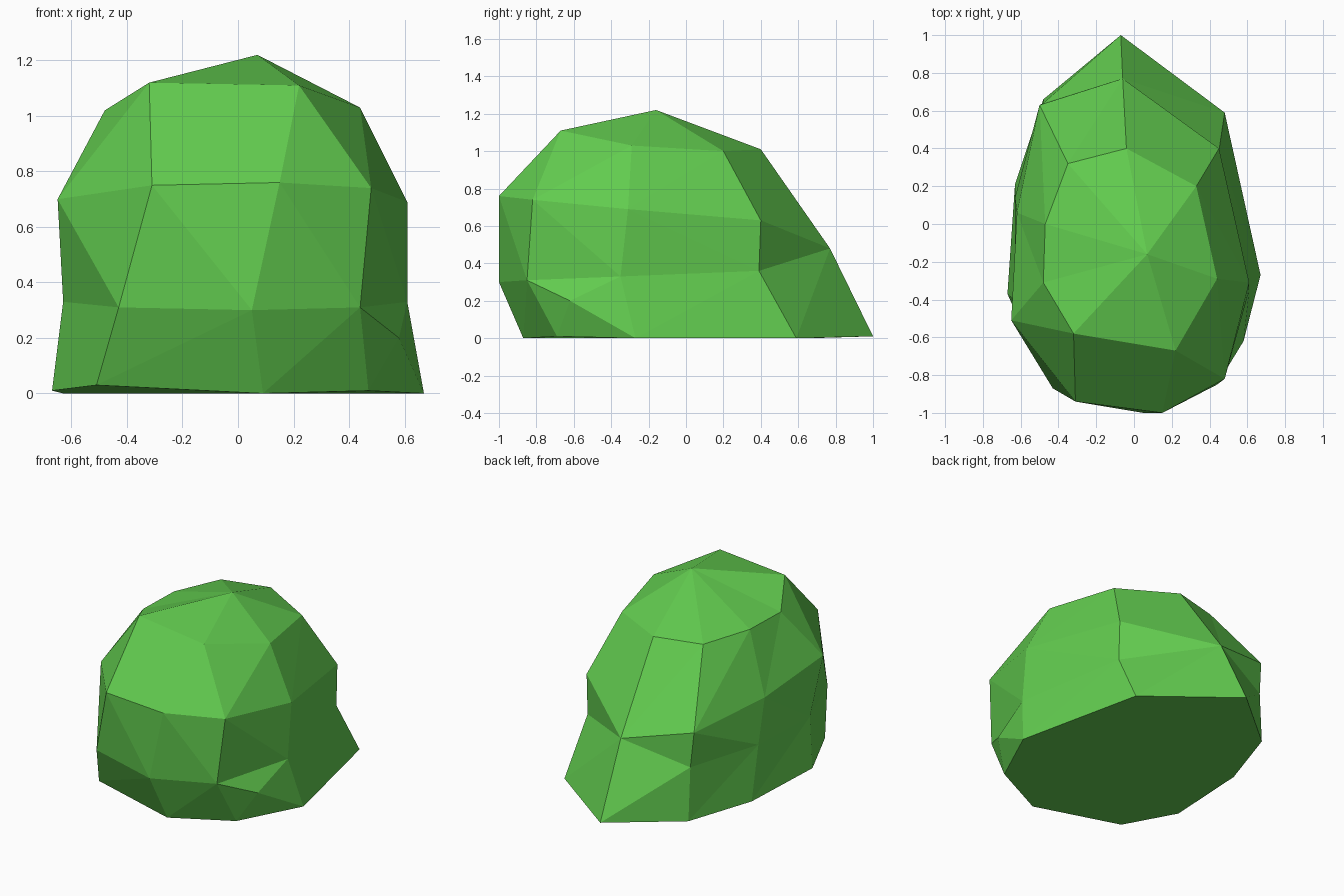
import bpy, bmesh

if "Cube" in bpy.data.objects:
    bpy.data.objects.remove(bpy.data.objects["Cube"])

# Rings of the rounded bush, counter-clockwise from the front left, base to crown
base = [(-.51, -.73, .03), (.09, -.87, 0), (.47, -.69, .01), (.67, -.27, 0), (.48, .59, 0),
        (-.07, 1.0, .01), (-.48, .66, 0), (-.63, .21, 0), (-.67, -.37, .01)]
low = [(-.43, -.87, .31), (.05, -1.0, .30), (.44, -.85, .31), (.61, -.35, .33), (.45, .39, .36),
       (-.06, .77, .48), (-.48, .64, .35), (-.63, .14, .35), (-.63, -.40, .33)]
mid = [(-.31, -.94, .75), (.15, -1.0, .76), (.48, -.82, .74), (.61, -.31, .69), (.45, .40, .63),
       (-.06, .77, .48), (-.50, .63, .58), (-.62, .06, .63), (-.65, -.51, .70)]
high = [(-.32, -.58, 1.12), (.22, -.67, 1.11), (.22, -.67, 1.11), (.44, -.29, 1.03), (.33, .20, 1.0),
        (-.04, .40, 1.01), (-.35, .32, 1.01), (-.47, 0, 1.02), (-.48, -.31, 1.02)]
apex = (.07, -.16, 1.22)
bulge = (.58, -.62, .20)   # small bump low on the front right
COUNT = len(base)

bm = bmesh.new()
rings = [[bm.verts.new(p) for p in ring] for ring in (base, low, mid, high)]


def fan(loop, point):
    """Join a closed loop of vertices to one point."""
    tip = bm.verts.new(point)
    for j, v in enumerate(loop):
        bm.faces.new((v, loop[(j + 1) % len(loop)], tip))


def band(lower, upper, rising, skip=()):
    """Join two rings with facets; each quad splits along one diagonal."""
    for i in range(COUNT):
        if i in skip:
            continue
        k = (i + 1) % COUNT
        a, b, c, d = lower[i], lower[k], upper[k], upper[i]
        tris = ((a, b, c), (a, c, d)) if rising else ((a, b, d), (b, c, d))
        for t in tris:
            bm.faces.new(t)


# Sides
r0, r1, r2, r3 = rings
band(r0, r1, True, skip=(2,))
fan((r0[2], r0[3], r1[3], r1[2]), bulge)
band(r1, r2, False)
band(r2, r3, True)

# Crown and underside
fan(r3, apex)
bm.faces.new(list(reversed(r0)))

# Close the pinched places where rings share a point
bmesh.ops.remove_doubles(bm, verts=bm.verts[:], dist=.001)
bmesh.ops.recalc_face_normals(bm, faces=bm.faces[:])

mesh = bpy.data.meshes.new("bush")
bm.to_mesh(mesh)
bm.free()

green = bpy.data.materials.new("leaf green")
green.diffuse_color = (.122, .60, .078, 1)
green.use_nodes = True
green.node_tree.nodes["Principled BSDF"].inputs["Base Color"].default_value = green.diffuse_color
mesh.materials.append(green)
bush = bpy.data.objects.new("bush", mesh)
bpy.context.collection.objects.link(bush)
